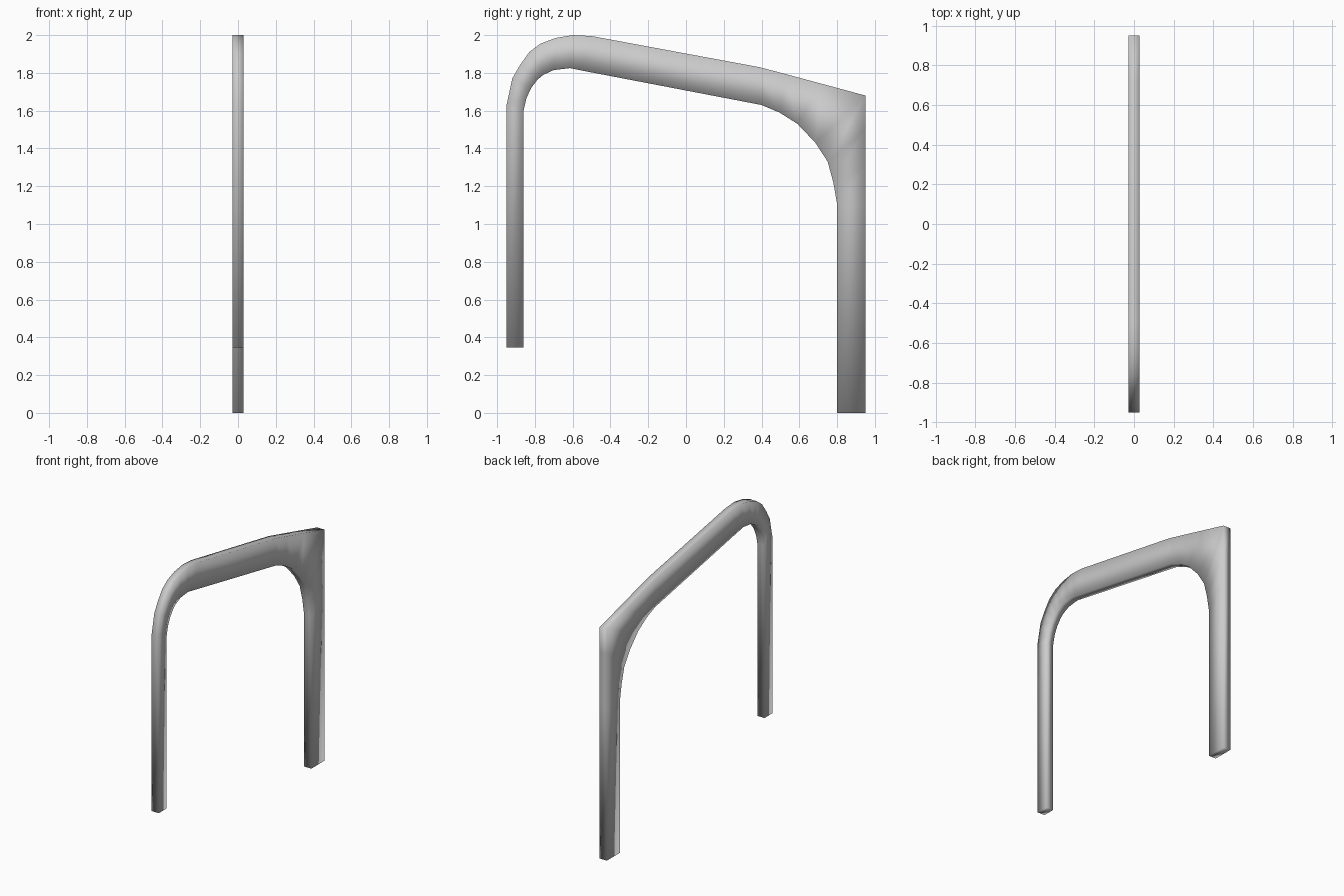
import bpy, bmesh

if "Cube" in bpy.data.objects:
    bpy.data.objects.remove(bpy.data.objects["Cube"])

# Side profile as (outer y, outer z, inner y, inner z) stations along the bar
STATIONS = [
    # front leg
    (-.95, .345, -.86, .345), (-.95, 1.63, -.86, 1.60),
    # front bend
    (-.92, 1.77, -.845, 1.665), (-.88, 1.84, -.82, 1.72), (-.83, 1.91, -.785, 1.765),
    (-.77, 1.955, -.755, 1.79), (-.69, 1.985, -.70, 1.815), (-.60, 2.0, -.615, 1.825),
    (-.50, 1.995, -.565, 1.815),
    # sloping arm and flared rear corner
    (.39, 1.83, .40, 1.63), (.53, 1.793, .495, 1.59), (.72, 1.742, .59, 1.53),
    (.95, 1.68, .685, 1.43), (.95, 1.50, .75, 1.33), (.95, 1.30, .78, 1.22),
    # rear leg
    (.95, 1.10, .80, 1.105), (.95, 0, .80, 0),
]
HALF = 0.029


def build_frame(name):
    bm = bmesh.new()
    rings = []
    for oy, oz, iy, iz in STATIONS:
        corners = [(-HALF, oy, oz), (HALF, oy, oz), (HALF, iy, iz), (-HALF, iy, iz)]
        rings.append([bm.verts.new(c) for c in corners])
    for a, b in zip(rings, rings[1:]):
        for i in range(4):
            j = (i + 1) % 4
            bm.faces.new((a[i], a[j], b[j], b[i]))
    # end caps
    bm.faces.new(rings[0])
    bm.faces.new(rings[-1])
    bmesh.ops.recalc_face_normals(bm, faces=bm.faces)
    for f in bm.faces:
        f.smooth = True
    mesh = bpy.data.meshes.new(name)
    bm.to_mesh(mesh)
    bm.free()
    obj = bpy.data.objects.new(name, mesh)
    bpy.context.collection.objects.link(obj)


build_frame("armrest_frame")
